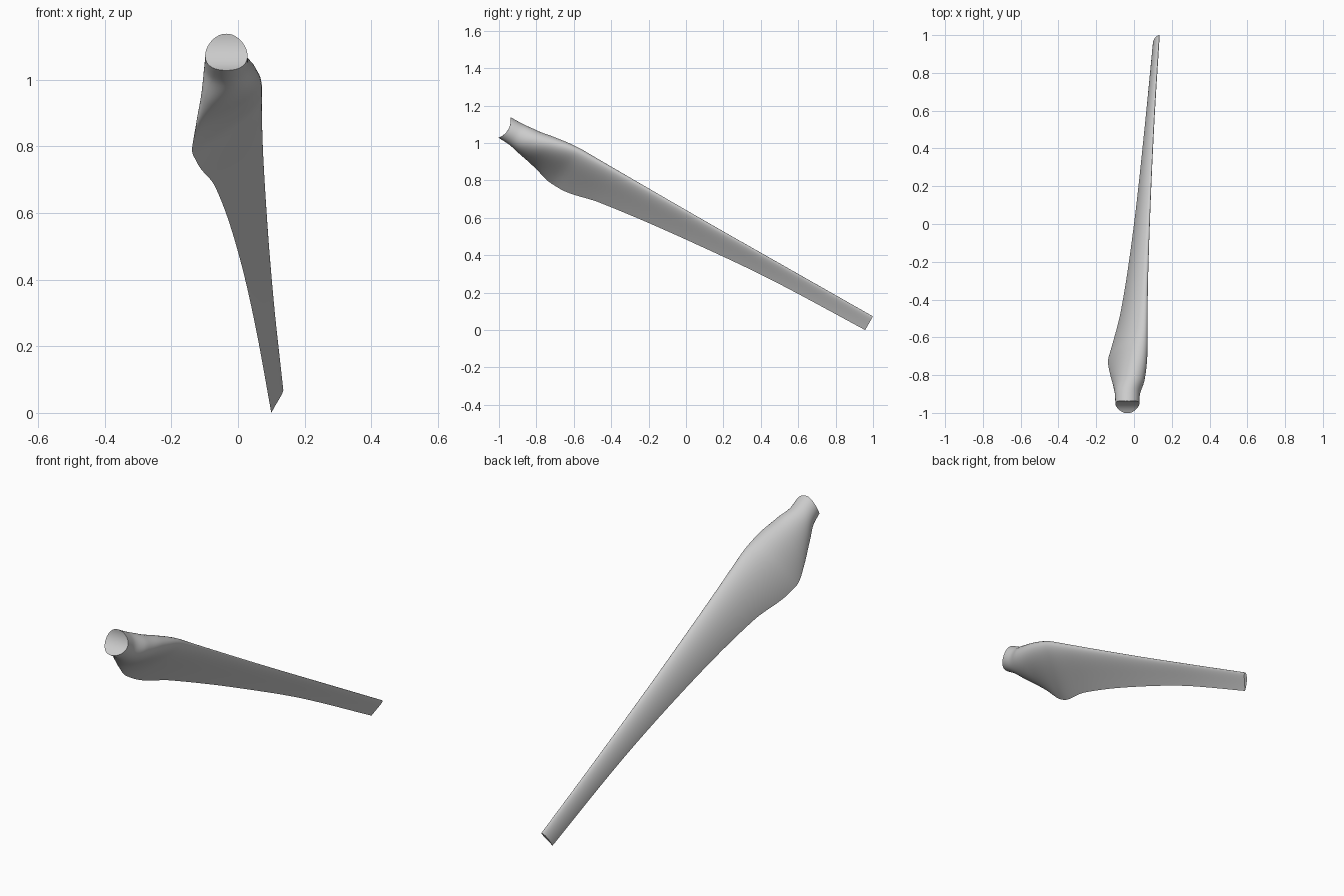
import bpy
import bmesh
from math import sin, cos, pi, sqrt, radians
from mathutils import Vector

if "Cube" in bpy.data.objects:
    bpy.data.objects.remove(bpy.data.objects["Cube"])

SIDES = 48          # points around a section
STEPS = 90          # sections along the span
SPAN = 2.211
HUB_RADIUS = 0.1    # the root end is cut to fit a cylindrical hub
ROOT_RADIUS = 0.063

# span, leading edge (x, depth), trailing edge (x, depth), thickness, airfoil blend
STATIONS = [
    (0.00, 0.010, -0.045, -0.080, 0.045, 1.00, 0.0),
    (0.06, 0.013, -0.045, -0.083, 0.047, 0.97, 0.0),
    (0.16, 0.042, -0.054, -0.102, 0.078, 0.66, 0.35),
    (0.26, 0.058, -0.076, -0.125, 0.108, 0.42, 0.75),
    (0.36, 0.064, -0.094, -0.138, 0.134, 0.29, 1.0),
    (0.42, 0.065, -0.100, -0.125, 0.136, 0.25, 1.0),
    (0.64, 0.068, -0.101, -0.070, 0.094, 0.22, 1.0),
    (1.14, 0.083, -0.102, 0.000, 0.034, 0.20, 1.0),
    (1.69, 0.106, -0.106, 0.055, -0.010, 0.18, 1.0),
    (SPAN, 0.134, -0.110, 0.100, -0.026, 0.17, 1.0),
]


def slope(i, k):
    """Monotone tangent of column k at station i."""
    def secant(j):
        a, b = STATIONS[j], STATIONS[j + 1]
        return (b[k] - a[k]) / (b[0] - a[0])
    if i == 0:
        return secant(0)
    if i == len(STATIONS) - 1:
        return secant(i - 1)
    a, b = secant(i - 1), secant(i)
    return 2 * a * b / (a + b) if a * b > 0 else 0.0


def sample(r):
    """Smoothly interpolate the station values at span r."""
    i = 0
    while i < len(STATIONS) - 2 and r > STATIONS[i + 1][0]:
        i += 1
    a, b = STATIONS[i], STATIONS[i + 1]
    h = b[0] - a[0]
    t = (r - a[0]) / h
    return [a[k] * (1 + 2 * t) * (1 - t) ** 2 + b[k] * t * t * (3 - 2 * t)
            + h * t * (1 - t) * (slope(i, k) * (1 - t) - slope(i + 1, k) * t)
            for k in range(1, len(a))]


def section(r):
    """Cross-section in (x, depth): circle at the root, airfoil further out."""
    lx, lc, tx, tc, thick, blend = sample(r)
    lead, chord = Vector((lx, lc)), Vector((tx - lx, tc - lc))
    up = Vector((-chord.y, chord.x))
    points = []
    for n in range(SIDES):
        angle = 2 * pi * n / SIDES
        t = (1 - cos(angle)) / 2
        side = 1 if sin(angle) >= 0 else -1
        foil = 5 * (0.2969 * sqrt(t) - 0.126 * t - 0.3516 * t * t
                    + 0.2843 * t ** 3 - 0.1036 * t ** 4)
        half = thick * ((1 - blend) * abs(sin(angle)) / 2 + blend * foil)
        camber = 0.16 * blend * t * (1 - t)
        points.append(lead + chord * t + up * (side * half + camber))
    return points


def place(x, r, c):
    """Turn span and depth into the tilted blade position."""
    s, k = sin(radians(30)), cos(radians(30))
    return Vector((x, -0.97 + k * r - s * c, 1.083 - s * r - k * c))


def hub_cut(r, c):
    """Push points near the root onto the hub cylinder."""
    c = max(-ROOT_RADIUS, min(ROOT_RADIUS, c))
    sag = sqrt(HUB_RADIUS ** 2 - c * c) - sqrt(HUB_RADIUS ** 2 - ROOT_RADIUS ** 2)
    return r + sag * max(0, 1 - r / 0.15)


bm = bmesh.new()
rings = []

# Concave root cap, growing from its middle to the rim
root = section(0)
middle = sum(root, Vector((0, 0))) / SIDES
for k in range(1, 8):
    pts = [middle + (p - middle) * k / 8 for p in root]
    rings.append([bm.verts.new(place(p.x, hub_cut(0, p.y), p.y)) for p in pts])

# Blade skin from root to tip, sections closer together near the root
for n in range(STEPS + 1):
    r = SPAN * (n / STEPS) ** 1.5
    rings.append([bm.verts.new(place(p.x, hub_cut(r, p.y), p.y)) for p in section(r)])

for a, b in zip(rings, rings[1:]):
    for n in range(SIDES):
        m = (n + 1) % SIDES
        bm.faces.new((a[n], a[m], b[m], b[n]))
bm.faces.new(rings[0])
bm.faces.new(rings[-1])
bmesh.ops.recalc_face_normals(bm, faces=bm.faces)

mesh = bpy.data.meshes.new("turbine_blade")
bm.to_mesh(mesh)
bm.free()
blade = bpy.data.objects.new("turbine_blade", mesh)
bpy.context.collection.objects.link(blade)

# Plain light grey finish
grey = bpy.data.materials.new("light_grey")
grey.use_nodes = True
colour = (0.6, 0.6, 0.6, 1)
grey.diffuse_color = colour
grey.node_tree.nodes["Principled BSDF"].inputs["Base Color"].default_value = colour
mesh.materials.append(grey)

bpy.ops.object.select_all(action="DESELECT")
blade.select_set(True)
bpy.context.view_layer.objects.active = blade
bpy.ops.object.shade_smooth_by_angle(angle=radians(40))
